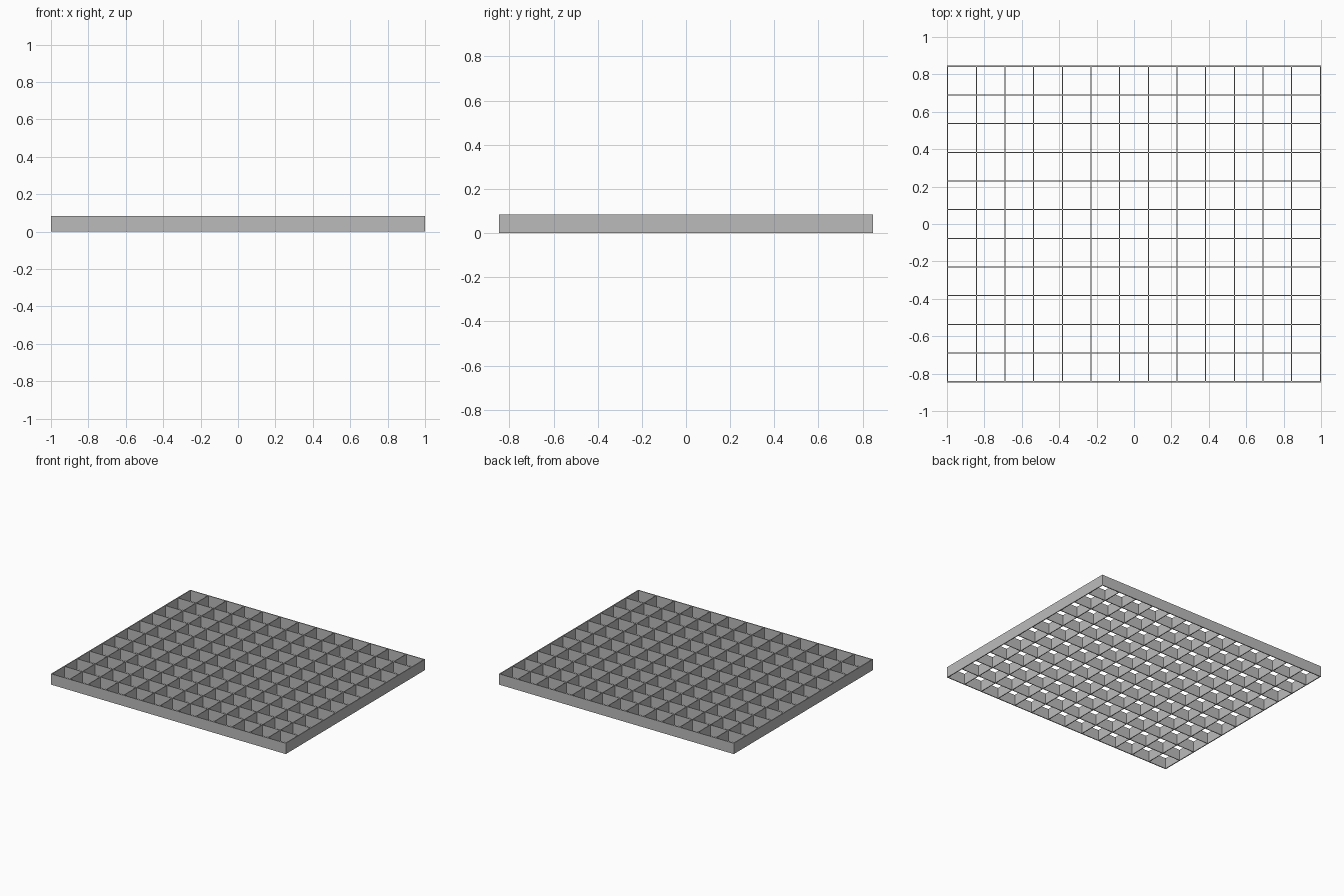
import bpy
import bmesh
from mathutils import Matrix, Vector

cube = bpy.data.objects.get("Cube")
if cube:
    bpy.data.objects.remove(cube, do_unlink=True)

COLS, ROWS = 13, 11
WALL, HEIGHT = 0.008, 0.083
PITCH = (2.0 - WALL) / COLS

# Plain grey material
grey = bpy.data.materials.new("plain grey")
grey.use_nodes = True
colour = (0.5, 0.5, 0.5, 1)
grey.diffuse_color = colour
grey.node_tree.nodes["Principled BSDF"].inputs["Base Color"].default_value = colour

# Flat grid of square cells, one face per cell
bm = bmesh.new()
half_x, half_y = COLS * PITCH / 2, ROWS * PITCH / 2
bmesh.ops.create_grid(bm, x_segments=COLS, y_segments=ROWS, size=1,
                      matrix=Matrix.Diagonal((half_x, half_y, 1, 1)))
rim = [v for v in bm.verts if v.is_boundary]

# Open each cell, leaving thin walls between them
cells = list(bm.faces)
bmesh.ops.inset_individual(bm, faces=cells, thickness=WALL / 2)
bmesh.ops.delete(bm, geom=cells, context='FACES')

# Widen the rim to the full wall thickness
for v in rim:
    for axis, half in ((0, half_x), (1, half_y)):
        if abs(abs(v.co[axis]) - half) < 1e-4:
            v.co[axis] *= (half + WALL / 2) / half

# Raise the walls
raised = bmesh.ops.extrude_face_region(bm, geom=list(bm.faces), use_keep_orig=True)
bmesh.ops.translate(bm, vec=Vector((0, 0, HEIGHT)),
                    verts=[g for g in raised["geom"] if isinstance(g, bmesh.types.BMVert)])
bmesh.ops.recalc_face_normals(bm, faces=bm.faces)

mesh = bpy.data.meshes.new("lattice_panel")
bm.to_mesh(mesh)
bm.free()
mesh.materials.append(grey)
panel = bpy.data.objects.new("lattice_panel", mesh)
bpy.context.scene.collection.objects.link(panel)
